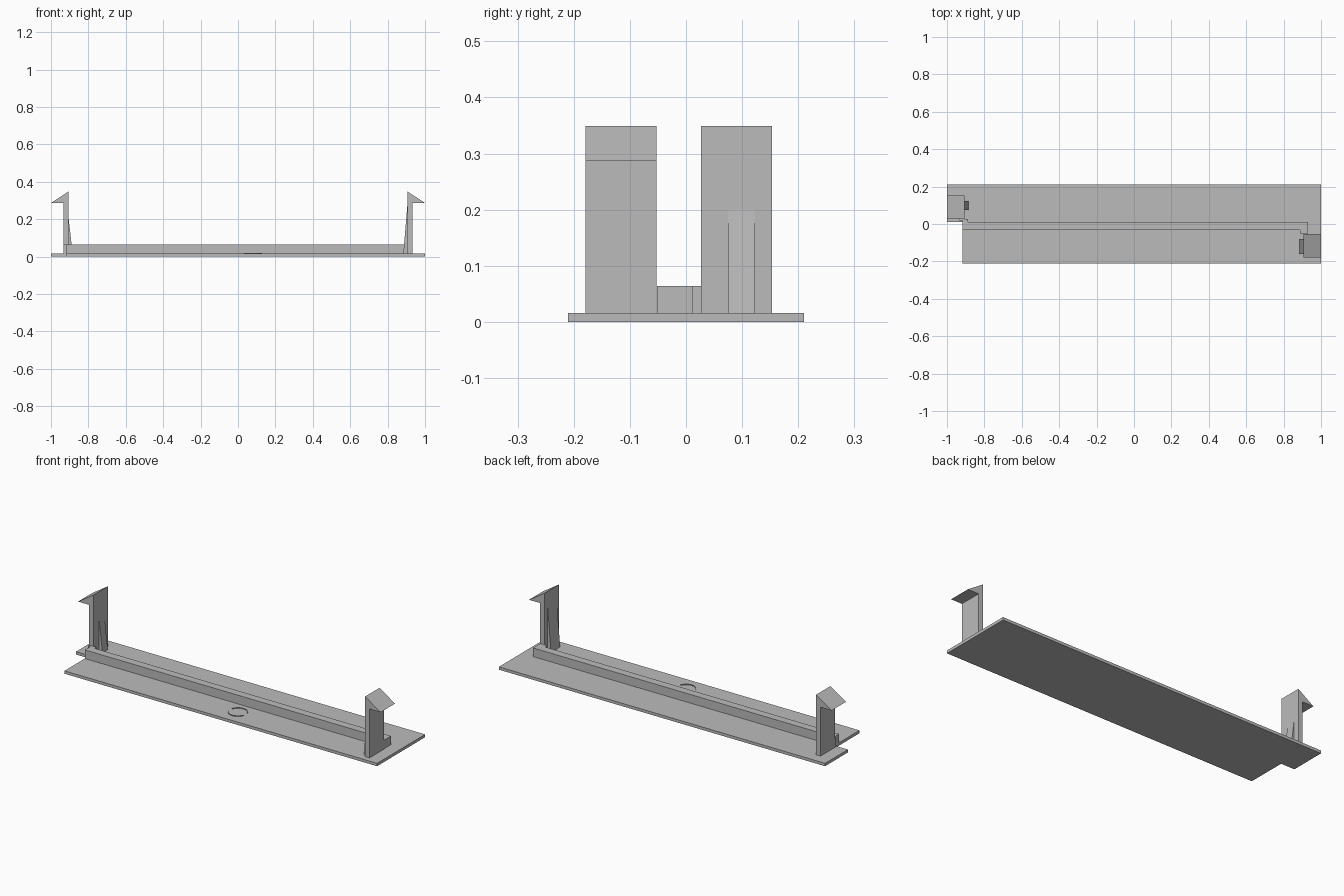
import bpy
import bmesh
import math
from mathutils import Vector

cube = bpy.data.objects.get("Cube")
if cube:
    bpy.data.objects.remove(cube, do_unlink=True)

grey = bpy.data.materials.new("plain grey")
grey.use_nodes = True
colour = (0.5, 0.5, 0.5, 1)
grey.diffuse_color = colour
grey.node_tree.nodes["Principled BSDF"].inputs["Base Color"].default_value = colour

PLATE_TOP = 0.016
RAIL_TOP = 0.064


def prism(name, points, sweep):
    """Closed solid: a flat outline swept along a vector."""
    bm = bmesh.new()
    face = bm.faces.new([bm.verts.new(p) for p in points])
    swept = bmesh.ops.extrude_face_region(bm, geom=[face], use_keep_orig=True)
    verts = [g for g in swept["geom"] if isinstance(g, bmesh.types.BMVert)]
    bmesh.ops.translate(bm, verts=verts, vec=Vector(sweep))
    bmesh.ops.recalc_face_normals(bm, faces=bm.faces)
    mesh = bpy.data.meshes.new(name)
    bm.to_mesh(mesh)
    bm.free()
    mesh.materials.append(grey)
    obj = bpy.data.objects.new(name, mesh)
    bpy.context.collection.objects.link(obj)
    return obj


def slab(name, outline, z0, z1):
    return prism(name, [(x, y, z0) for x, y in outline], (0, 0, z1 - z0))


def side_profile(name, profile, side, y0, y1):
    return prism(name, [(side * x, y0, z) for x, z in profile], (0, y1 - y0, 0))


# Base plate with one notched corner
slab("base_plate", [(-0.917, -0.21), (1, -0.21), (1, 0.21), (-1, 0.21),
                    (-1, 0.01), (-0.917, 0.01)], 0, PLATE_TOP)

# Raised rail, stepping sideways to meet a clip at each end
slab("centre_rail", [(-0.917, -0.032), (0.887, -0.032), (0.887, -0.052),
                     (0.93, -0.052), (0.93, 0.012), (-0.887, 0.012),
                     (-0.887, 0.028), (-0.932, 0.028), (-0.932, 0.018),
                     (-0.917, 0.018)], PLATE_TOP, RAIL_TOP)

# Barbed clips, each braced by a tapered rib on its inner face
CLIP = [(0.905, PLATE_TOP), (0.932, PLATE_TOP), (0.932, 0.287),
        (1, 0.287), (0.905, 0.349)]
for label, side, y0, y1, rib0, rib1, rib_top in (
        ("right", -1, 0.027, 0.153, 0.075, 0.122, 0.2),
        ("left", 1, -0.179, -0.053, -0.16, -0.08, 0.27)):
    side_profile(label + "_clip", CLIP, side, y0, y1)
    rib = [(0.884, PLATE_TOP), (0.905, PLATE_TOP), (0.905, rib_top)]
    side_profile(label + "_rib", rib, side, rib0, rib1)

# Fine raised ring on the plate, broken into two arcs
for label, start in (("front", 200), ("back", 20)):
    angles = [math.radians(start + 14 * i) for i in range(11)]
    arc = [(0.08 + r * math.cos(a), -0.115 + r * math.sin(a))
           for r, seq in ((0.05, angles), (0.048, angles[::-1])) for a in seq]
    slab(label + "_ring_arc", arc, PLATE_TOP, 0.02)
